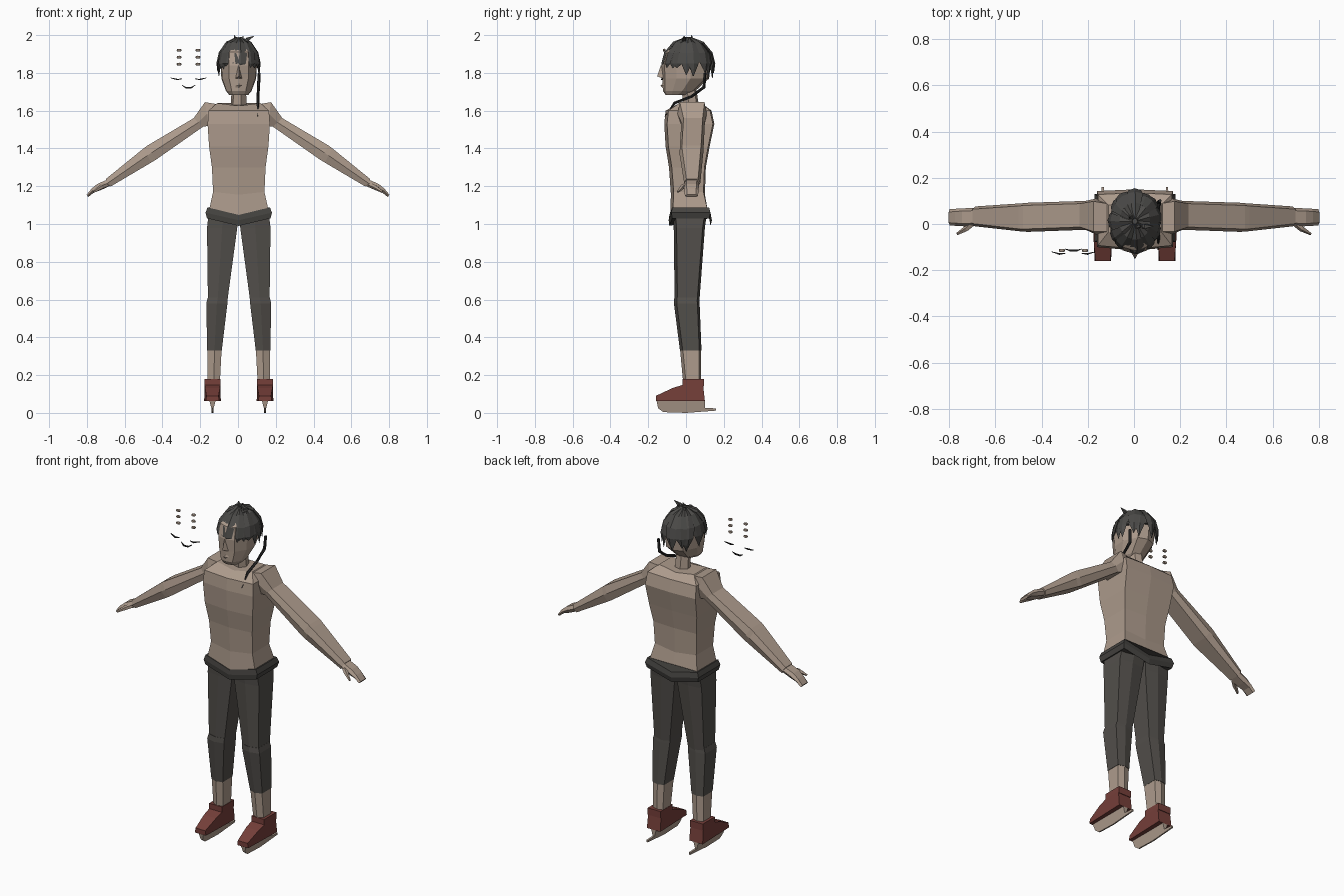
import bpy, bmesh, math, random
from mathutils import Vector

random.seed(4)
if "Cube" in bpy.data.objects:
    bpy.data.objects.remove(bpy.data.objects["Cube"])


def material(name, rgb):
    m = bpy.data.materials.new(name)
    m.use_nodes = True
    m.diffuse_color = (*rgb, 1)
    m.node_tree.nodes["Principled BSDF"].inputs["Base Color"].default_value = (*rgb, 1)
    return m


TAN = material("tan", (0.42, 0.33, 0.265))
TROUSER = material("trouser_grey", (0.085, 0.078, 0.07))
BELT = material("belt_grey", (0.06, 0.057, 0.052))
HAIR = material("hair_grey", (0.07, 0.068, 0.064))
RED = material("shoe_red", (0.18, 0.05, 0.042))
BLACK = material("black", (0.02, 0.02, 0.02))
CX = 0.004
SIDES = (("left", 1), ("right", -1))


def loft(name, rings, mat):
    """Skin equal-sized rings of points and cap both ends."""
    bm = bmesh.new()
    loops = [[bm.verts.new(p) for p in ring] for ring in rings]
    n = len(loops[0])
    for a, b in zip(loops, loops[1:]):
        for i in range(n):
            bm.faces.new((a[i], a[(i + 1) % n], b[(i + 1) % n], b[i]))
    bm.faces.new(loops[0])
    bm.faces.new(loops[-1])
    bmesh.ops.recalc_face_normals(bm, faces=bm.faces)
    mesh = bpy.data.meshes.new(name)
    bm.to_mesh(mesh)
    bm.free()
    mesh.materials.append(mat)
    ob = bpy.data.objects.new(name, mesh)
    bpy.context.collection.objects.link(ob)
    return ob


def slab(z, w, y0, y1, bulge=0.015, dip=0.0):
    """Six-point body section, bulged and dipped along the centre line."""
    a, b = y0 + bulge, y1 - bulge * 0.5
    return [(CX - w, a, z), (CX, y0, z - dip), (CX + w, a, z),
            (CX + w, b, z), (CX, y1, z - dip), (CX - w, b, z)]


def rect(z, x0, x1, y0, y1, s):
    """Leg section between an inner and an outer x, on side s."""
    a, b = CX + s * x0, CX + s * x1
    m = (a + b) / 2
    return [(a, y0 + 0.012, z), (m, y0, z), (b, y0 + 0.015, z),
            (b, y1 - 0.012, z), (m, y1, z), (a, y1 - 0.01, z)]


def tube(name, pts, radii, mat, sides=5):
    """Tapered tube through a few points."""
    pts = [Vector(p) for p in pts]
    rings = []
    for i, p in enumerate(pts):
        d = (pts[min(i + 1, len(pts) - 1)] - pts[max(i - 1, 0)]).normalized()
        u = d.orthogonal().normalized()
        v = d.cross(u)
        rings.append([p + radii[i] * (u * math.cos(k * math.tau / sides) + v * math.sin(k * math.tau / sides))
                      for k in range(sides)])
    return loft(name, rings, mat)


# Torso and belt
loft("torso", [slab(1.06, 0.16, -0.085, 0.125, dip=0.04), slab(1.17, 0.136, -0.08, 0.1, dip=0.015),
               slab(1.3, 0.142, -0.09, 0.105), slab(1.41, 0.157, -0.108, 0.125),
               slab(1.53, 0.165, -0.115, 0.15), slab(1.6, 0.16, -0.108, 0.135),
               slab(1.64, 0.115, -0.05, 0.09, dip=0.015)], TAN)
loft("belt", [slab(1.03, 0.168, -0.088, 0.13, dip=0.04), slab(1.06, 0.176, -0.092, 0.137, dip=0.04),
              slab(1.088, 0.165, -0.088, 0.13, dip=0.04)], BELT)

# Neck and head
tube("neck", [(CX, 0.03, 1.6), (CX, 0.015, 1.72)], [0.043, 0.04], TAN, 6)


def head_ring(z, w, y0, y1):
    d = y1 - y0
    half = [(0.0, y0), (0.55, y0 + 0.06 * d), (0.95, y0 + 0.3 * d), (1.0, y0 + 0.6 * d), (0.6, y1 - 0.08 * d)]
    right = [(CX + w * x, y, z) for x, y in half]
    left = [(CX - w * x, y, z) for x, y in half[:0:-1]]
    return right + [(CX, y1, z)] + left


loft("head", [head_ring(1.683, 0.05, -0.108, 0.0), head_ring(1.705, 0.068, -0.122, 0.05),
              head_ring(1.77, 0.092, -0.125, 0.122), head_ring(1.84, 0.096, -0.13, 0.13),
              head_ring(1.91, 0.088, -0.115, 0.12), head_ring(1.955, 0.05, -0.06, 0.08)], TAN)
loft("nose", [[(CX - 0.02, -0.115, 1.768), (CX, -0.153, 1.782), (CX + 0.02, -0.115, 1.768)],
              [(CX - 0.006, -0.115, 1.84), (CX, -0.133, 1.84), (CX + 0.006, -0.115, 1.84)]], TAN)
loft("lips", [[(CX - 0.025, -0.11, z), (CX, y, z), (CX + 0.025, -0.11, z)]
              for z, y in ((1.72, -0.122), (1.732, -0.135), (1.745, -0.124))], TAN)

# Hair cap
CENTRE = Vector((CX, 0.012, 1.84))
RADII = Vector((0.106, 0.128, 0.135))


def dome(theta, phi, grow=1.0):
    d = Vector((math.sin(phi) * math.cos(theta), math.sin(phi) * math.sin(theta), math.cos(phi)))
    return CENTRE + grow * d * RADII


loft("hair_cap", [[dome(k * math.tau / 14, phi) for k in range(14)]
                  for phi in (0.08, 0.45, 0.85, 1.2, 1.45)], HAIR)


# Pointed locks falling from the crown
def hair_lock(index, theta, tip_z, grow):
    rings = []
    twist = random.uniform(-0.12, 0.12)
    for phi, half in ((0.1, 0.01), (0.6, 0.022), (1.1, 0.034), (1.5, 0.028)):
        t = theta + twist * phi
        side = Vector((-math.sin(t), math.cos(t), 0)) * half
        base = dome(t, phi, grow)
        rings.append([base - side, dome(t, phi, grow + 0.07), base + side, dome(t, phi, grow - 0.1)])
    end = dome(theta + twist * 2, 1.57, grow)
    end.z = tip_z
    rings.append([end + Vector(o) * 0.002 for o in ((1, 0, 0), (0, 1, 0), (-1, 0, 0), (0, -1, 0))])
    loft(f"hair_lock_{index}", rings, HAIR)


COUNT = 22
for i in range(COUNT):
    theta = i * math.tau / COUNT + random.uniform(-0.06, 0.06)
    back = math.sin(theta)
    tip = 1.80 - 0.02 * back + random.uniform(-0.015, 0.025)
    hair_lock(i, theta, tip, 1.0 + 0.05 * (i % 2))

# Crown tufts and long thin lock
for i, (x, y, z) in enumerate(((0.03, -0.01, 1.996), (0.085, -0.01, 1.995), (-0.02, 0.03, 2.0))):
    tube(f"crown_tuft_{i}", [(x * 0.3, y, 1.95), (x * 0.6, y, 1.978), (x, y, z)], [0.018, 0.013, 0.001], HAIR, 4)
tube("long_lock", [(0.112, 0.1, 1.8), (0.108, 0.095, 1.725), (0.105, 0.03, 1.675),
                   (0.105, -0.06, 1.64), (0.104, -0.112, 1.57)], [0.008, 0.009, 0.008, 0.008, 0.002], BLACK)


# Arms, hands and thumbs
def arm_ring(top, bottom, y0, y1, s):
    (tx, tz), (bx, bz) = top, bottom
    ym, mx, mz = (y0 + y1) / 2, (tx + bx) / 2, (tz + bz) / 2
    f = 0.012
    return [(s * tx, y0 + f, tz), (s * mx, y0, mz), (s * bx, y0 + f, bz),
            (s * bx, y1 - f, bz), (s * mx, y1, mz), (s * tx, y1 - f, tz)]


for side, s in SIDES:
    elbow = arm_ring((0.48, 1.415), (0.435, 1.34), -0.034, 0.092, s)
    loft(f"{side}_upper_arm", [arm_ring((0.115, 1.635), (0.13, 1.5), -0.045, 0.1, s),
                               arm_ring((0.175, 1.645), (0.155, 1.52), -0.045, 0.11, s),
                               arm_ring((0.235, 1.56), (0.185, 1.515), -0.025, 0.1, s), elbow], TAN)
    loft(f"{side}_forearm", [elbow, arm_ring((0.5, 1.4), (0.46, 1.325), -0.033, 0.09, s),
                             arm_ring((0.7, 1.238), (0.675, 1.198), -0.01, 0.076, s)], TAN)
    loft(f"{side}_hand", [arm_ring((0.685, 1.238), (0.67, 1.205), -0.008, 0.07, s),
                          arm_ring((0.745, 1.212), (0.725, 1.18), -0.01, 0.068, s),
                          arm_ring((0.775, 1.187), (0.765, 1.165), -0.008, 0.066, s),
                          arm_ring((0.802, 1.155), (0.793, 1.143), -0.006, 0.064, s)], TAN)
    tube(f"{side}_thumb", [(s * 0.69, 0.01, 1.21), (s * 0.725, -0.02, 1.195), (s * 0.765, -0.043, 1.17)],
         [0.014, 0.013, 0.006], TAN)

# Legs, shoes and blades
for side, s in SIDES:
    loft(f"{side}_thigh", [rect(1.05, 0.005, 0.16, -0.07, 0.11, s), rect(0.98, 0.008, 0.168, -0.065, 0.1, s),
                           rect(0.58, 0.062, 0.163, -0.06, 0.07, s)], TROUSER)
    loft(f"{side}_shin", [rect(0.61, 0.058, 0.164, -0.062, 0.07, s), rect(0.58, 0.06, 0.172, -0.064, 0.072, s),
                          rect(0.33, 0.09, 0.167, -0.032, 0.082, s)], TROUSER)
    loft(f"{side}_ankle", [rect(0.33, 0.091, 0.165, -0.031, 0.08, s),
                           rect(0.16, 0.1, 0.165, -0.015, 0.08, s)], TAN)

    mid = CX + s * 0.139
    profile = [(-0.16, 0.062, 0.036), (-0.16, 0.09, 0.032), (-0.07, 0.132, 0.04),
               (-0.012, 0.15, 0.042), (0.09, 0.15, 0.042), (0.1, 0.062, 0.044)]
    loft(f"{side}_shoe", [[(mid + k * w, y, z) for y, z, w in profile] for k in (-1, 1)], RED)
    loft(f"{side}_shoe_collar", [[(mid + x * 0.042, y, z) for x, y in ((-1, -0.018), (1, -0.018), (1, 0.095), (-1, 0.095))]
                                 for z in (0.14, 0.18)], RED)
    outline = [(-0.155, 0.062, 0.016), (-0.148, 0.025, 0.006), (-0.12, 0.004, 0.004), (0.0, 0.0, 0.004),
               (0.16, 0.012, 0.004), (0.16, 0.024, 0.005), (0.1, 0.026, 0.006), (0.1, 0.062, 0.016)]
    loft(f"{side}_blade", [[(mid + k * w, y, z) for y, z, w in outline] for k in (-1, 1)], TAN)

# Spare face marks floating beside the head
MARK_X = -0.262
for side, s in SIDES:
    for i in range(3):
        x, z = MARK_X + s * 0.05, 1.92 - 0.037 * i
        loft(f"{side}_floating_eye_{i}", [[(x + r * 0.014 * math.cos(k * math.tau / 8), y,
                                           z + r * 0.008 * math.sin(k * math.tau / 8)) for k in range(8)]
                                         for y, r in ((-0.122, 0.7), (-0.115, 1), (-0.108, 0.8))], TAN)
    tube(f"{side}_floating_lash", [(MARK_X + s * 0.035, -0.127, 1.768), (MARK_X + s * 0.06, -0.13, 1.765),
                                   (MARK_X + s * 0.095, -0.12, 1.774)], [0.002, 0.005, 0.002], BLACK, 4)
tube("floating_mouth", [(MARK_X - 0.035, -0.108, 1.735), (MARK_X - 0.015, -0.115, 1.722),
                        (MARK_X + 0.015, -0.115, 1.722), (MARK_X + 0.035, -0.108, 1.735)],
     [0.002, 0.005, 0.005, 0.002], BLACK, 4)
